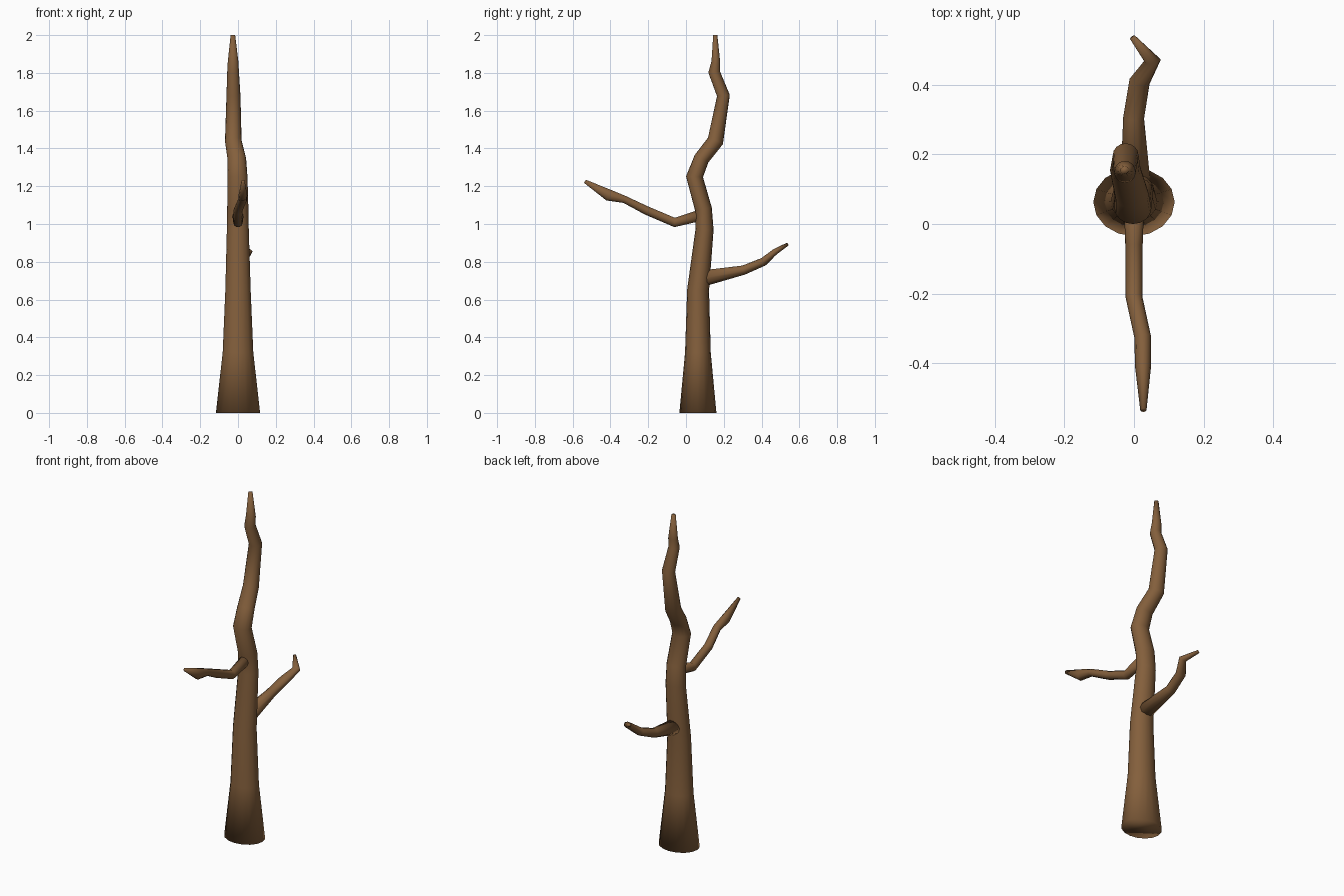
import bpy, bmesh, math
from mathutils import Vector

bark = bpy.data.materials.new("bark")
bark.diffuse_color = (0.23, 0.115, 0.045, 1)


def limb(name, points, sides, flat_ends=False):
    """Sweep an elliptical ring along points of (x, y, z, side radius, depth radius)."""
    bm = bmesh.new()
    path = [Vector(p[:3]) for p in points]
    last = len(path) - 1
    rings = []
    for i, p in enumerate(points):
        before = (path[i] - path[max(i - 1, 0)]).normalized()
        after = (path[min(i + 1, last)] - path[i]).normalized()
        tangent = (before + after).normalized()
        if flat_ends and i in (0, last):
            tangent = Vector((0, 0, 1))
        u = (Vector((1, 0, 0)) - tangent * tangent.x).normalized()
        v = tangent.cross(u)
        rings.append([bm.verts.new(path[i]
                      + u * p[3] * math.cos(2 * math.pi * k / sides)
                      + v * p[4] * math.sin(2 * math.pi * k / sides))
                      for k in range(sides)])
    for a, b in zip(rings, rings[1:]):
        for k in range(sides):
            n = (k + 1) % sides
            bm.faces.new((a[k], a[n], b[n], b[k]))
    bm.faces.new(rings[0][::-1])
    bm.faces.new(rings[-1])
    bmesh.ops.recalc_face_normals(bm, faces=bm.faces[:])
    for f in bm.faces:
        f.smooth = True
    mesh = bpy.data.meshes.new(name)
    bm.to_mesh(mesh)
    bm.free()
    mesh.materials.append(bark)
    obj = bpy.data.objects.new(name, mesh)
    bpy.context.collection.objects.link(obj)
    return obj


# Crooked trunk, flared at the foot and tapering to a point
limb("trunk", [
    (0, 0.063, 0, 0.117, 0.098),
    (0, 0.063, 0.32, 0.081, 0.068),
    (0, 0.064, 0.65, 0.067, 0.058),
    (-0.001, 0.098, 0.97, 0.058, 0.048),
    (-0.001, 0.092, 1.08, 0.056, 0.045),
    (-0.003, 0.045, 1.25, 0.053, 0.045),
    (-0.006, 0.082, 1.345, 0.049, 0.041),
    (-0.025, 0.156, 1.44, 0.044, 0.043),
    (-0.024, 0.198, 1.68, 0.037, 0.034),
    (-0.026, 0.149, 1.805, 0.031, 0.031),
    (-0.026, 0.158, 1.86, 0.028, 0.023),
    (-0.027, 0.155, 2.0, 0.012, 0.011),
], 16, flat_ends=True)

# Front branch, rising towards -y
limb("front_branch", [
    (0, 0.09, 1.05, 0.030, 0.032),
    (0, -0.06, 1.008, 0.025, 0.026),
    (0, -0.21, 1.072, 0.024, 0.024),
    (0.025, -0.325, 1.130, 0.024, 0.020),
    (0.026, -0.41, 1.153, 0.023, 0.032),
    (0.027, -0.535, 1.226, 0.009, 0.010),
], 10)

# Back branch, lower on the trunk
limb("back_branch", [
    (0.005, 0.09, 0.712, 0.045, 0.045),
    (-0.001, 0.305, 0.756, 0.030, 0.026),
    (0.016, 0.41, 0.80, 0.030, 0.023),
    (0.053, 0.47, 0.852, 0.024, 0.017),
    (-0.004, 0.536, 0.892, 0.009, 0.009),
], 10)
